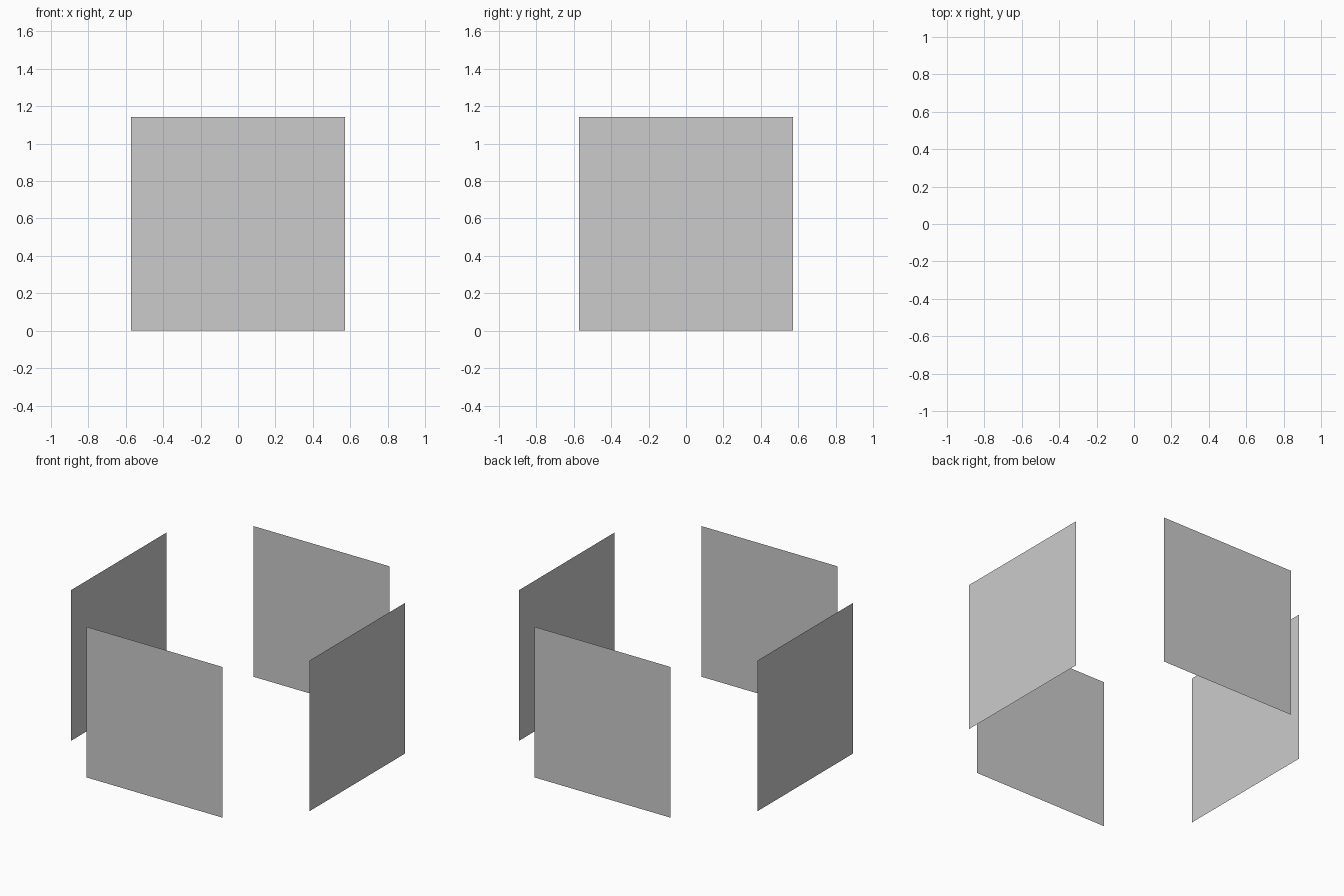
import bpy
from math import radians, sin, cos
from mathutils import Matrix

if "Cube" in bpy.data.objects:
    bpy.data.objects.remove(bpy.data.objects["Cube"])

SIZE = 1.143   # edge length of each square panel
RADIUS = 1.0   # distance of each panel from the centre


def add_panel(name, angle):
    """Upright square sheet facing outward at the given angle around z."""
    h = SIZE / 2
    verts = [(-h, 0, 0), (h, 0, 0), (h, 0, SIZE), (-h, 0, SIZE)]
    mesh = bpy.data.meshes.new(name)
    mesh.from_pydata(verts, [], [(0, 1, 2, 3)])
    a = radians(angle)
    mesh.transform(Matrix.Rotation(a, 4, 'Z') @ Matrix.Translation((0, -RADIUS, 0)))
    mesh.update()
    obj = bpy.data.objects.new(name, mesh)
    bpy.context.collection.objects.link(obj)
    return obj


# Four separate panels around the centre
for i, side in enumerate(("front", "right", "back", "left")):
    add_panel(side + "_panel", i * 90)
